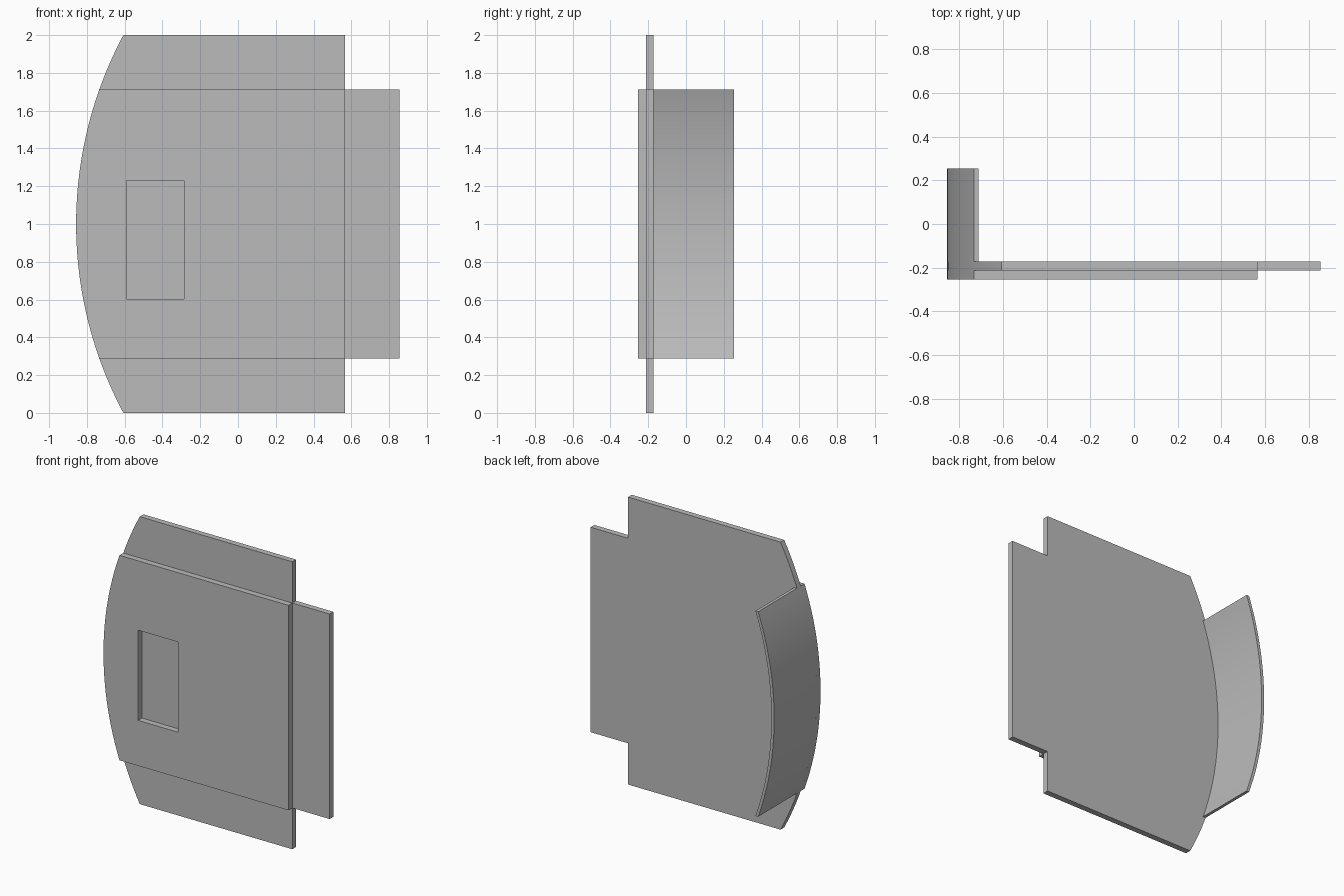
import bpy
import bmesh
import math
from mathutils import Vector

cube = bpy.data.objects.get("Cube")
if cube:
    bpy.data.objects.remove(cube, do_unlink=True)

grey = bpy.data.materials.new("plain grey")
grey.use_nodes = True
colour = (0.5, 0.5, 0.5, 1)
grey.diffuse_color = colour
grey.node_tree.nodes["Principled BSDF"].inputs["Base Color"].default_value = colour

# Shared dimensions
LEFT, RADIUS = -0.857, 2.125
EDGE, TAB = 0.567, 0.855
LOW, HIGH = 0.287, 1.713
FRONT, STEP, REAR, BACK = -0.255, -0.213, -0.172, 0.255


def arc(z0, z1, inset=0.0, steps=40):
    """Points (x, z) up the bowed side, evenly spaced by angle."""
    a0 = math.asin((z0 - 1) / RADIUS)
    a1 = math.asin((z1 - 1) / RADIUS)
    points = []
    for i in range(steps + 1):
        a = a0 + (a1 - a0) * i / steps
        points.append((LEFT + inset + RADIUS * (1 - math.cos(a)),
                       1 + RADIUS * math.sin(a)))
    return points


def slab(name, loops, y0, y1):
    """Fill outlines in the xz plane (extra loops are holes), extrude along y."""
    bm = bmesh.new()
    edges = []
    for loop in loops:
        verts = [bm.verts.new((x, y0, z)) for x, z in loop]
        edges += [bm.edges.new((v, verts[i - 1])) for i, v in enumerate(verts)]
    bmesh.ops.triangle_fill(bm, edges=edges, use_beauty=True, normal=(0, -1, 0))
    result = bmesh.ops.extrude_face_region(bm, geom=bm.faces[:], use_keep_orig=True)
    moved = [g for g in result["geom"] if isinstance(g, bmesh.types.BMVert)]
    bmesh.ops.translate(bm, verts=moved, vec=Vector((0, y1 - y0, 0)))
    bmesh.ops.recalc_face_normals(bm, faces=bm.faces[:])
    mesh = bpy.data.meshes.new(name)
    bm.to_mesh(mesh)
    bm.free()
    mesh.materials.append(grey)
    obj = bpy.data.objects.new(name, mesh)
    bpy.context.collection.objects.link(obj)
    bpy.ops.object.select_all(action="DESELECT")
    obj.select_set(True)
    bpy.context.view_layer.objects.active = obj
    bpy.ops.object.shade_smooth_by_angle(angle=math.radians(20))
    return obj


# Tall back plate with the side tab
slab("back_plate",
     [arc(0, 2) + [(EDGE, 2), (EDGE, HIGH), (TAB, HIGH),
                   (TAB, LOW), (EDGE, LOW), (EDGE, 0)]],
     STEP, REAR)

# Shorter front plate with the rectangular recess
window = [(-0.59, 0.603), (-0.285, 0.603), (-0.285, 1.23), (-0.59, 1.23)]
slab("front_plate",
     [arc(LOW, HIGH) + [(EDGE, HIGH), (EDGE, LOW)], window],
     FRONT, STEP)

# Thin curved flange running backwards from the bowed side
slab("curved_flange",
     [arc(LOW, HIGH) + arc(LOW, HIGH, inset=0.021)[::-1]],
     REAR, BACK)
